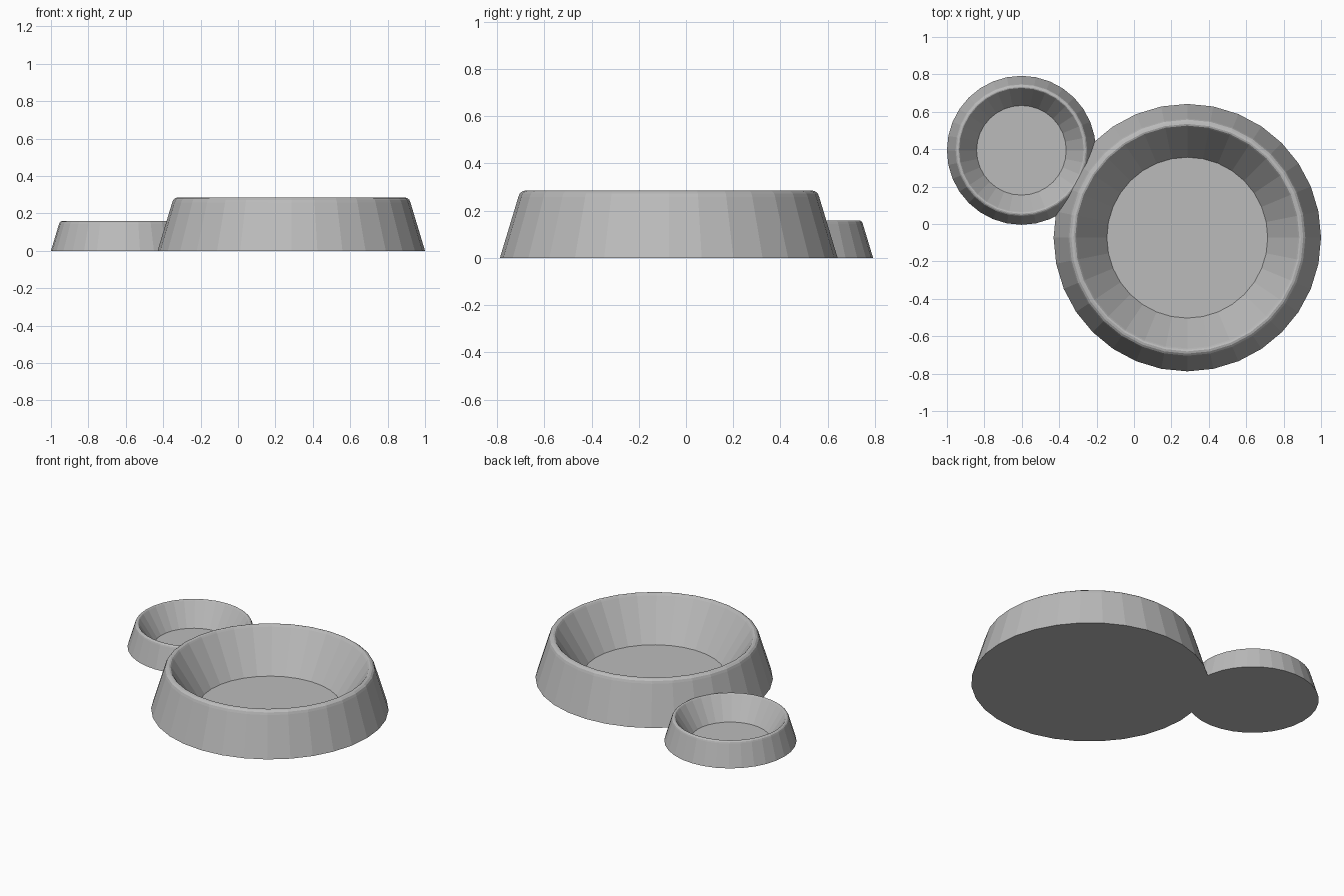
import bpy
import bmesh
from math import cos, sin, tau

cube = bpy.data.objects.get("Cube")
if cube:
    bpy.data.objects.remove(cube, do_unlink=True)

# Single plain grey for both bowls
GREY = (0.5, 0.5, 0.5, 1)
grey = bpy.data.materials.new("plain grey")
grey.use_nodes = True
grey.diffuse_color = GREY
grey.node_tree.nodes["Principled BSDF"].inputs["Base Color"].default_value = GREY

SIDES = 32
# Radius and height: outer wall, rounded rim, sloping inner wall, floor
PROFILE = [(0.715, 0), (0.637, 0.258), (0.631, 0.273), (0.62, 0.282),
           (0.608, 0.285), (0.599, 0.282), (0.592, 0.273), (0.43, 0.02)]


def make_bowl(name, x, y, scale):
    bm = bmesh.new()
    rings = []
    for r, z in PROFILE:
        rings.append([bm.verts.new((r * cos(tau * i / SIDES), r * sin(tau * i / SIDES), z))
                      for i in range(SIDES)])
    for low, high in zip(rings, rings[1:]):
        for i in range(SIDES):
            j = (i + 1) % SIDES
            bm.faces.new((low[i], low[j], high[j], high[i]))
    bm.faces.new(rings[-1])            # bowl floor
    bm.faces.new(rings[0][::-1])       # underside
    bmesh.ops.scale(bm, vec=(scale, scale, scale), verts=bm.verts)
    mesh = bpy.data.meshes.new(name)
    bm.to_mesh(mesh)
    bm.free()
    mesh.materials.append(grey)
    bowl = bpy.data.objects.new(name, mesh)
    bowl.location = (x, y, 0)
    bpy.context.collection.objects.link(bowl)


# Large food bowl with the small bowl touching its back right
make_bowl("large_bowl", 0.285, -0.073, 1)
make_bowl("small_bowl", -0.602, 0.394, 0.557)
